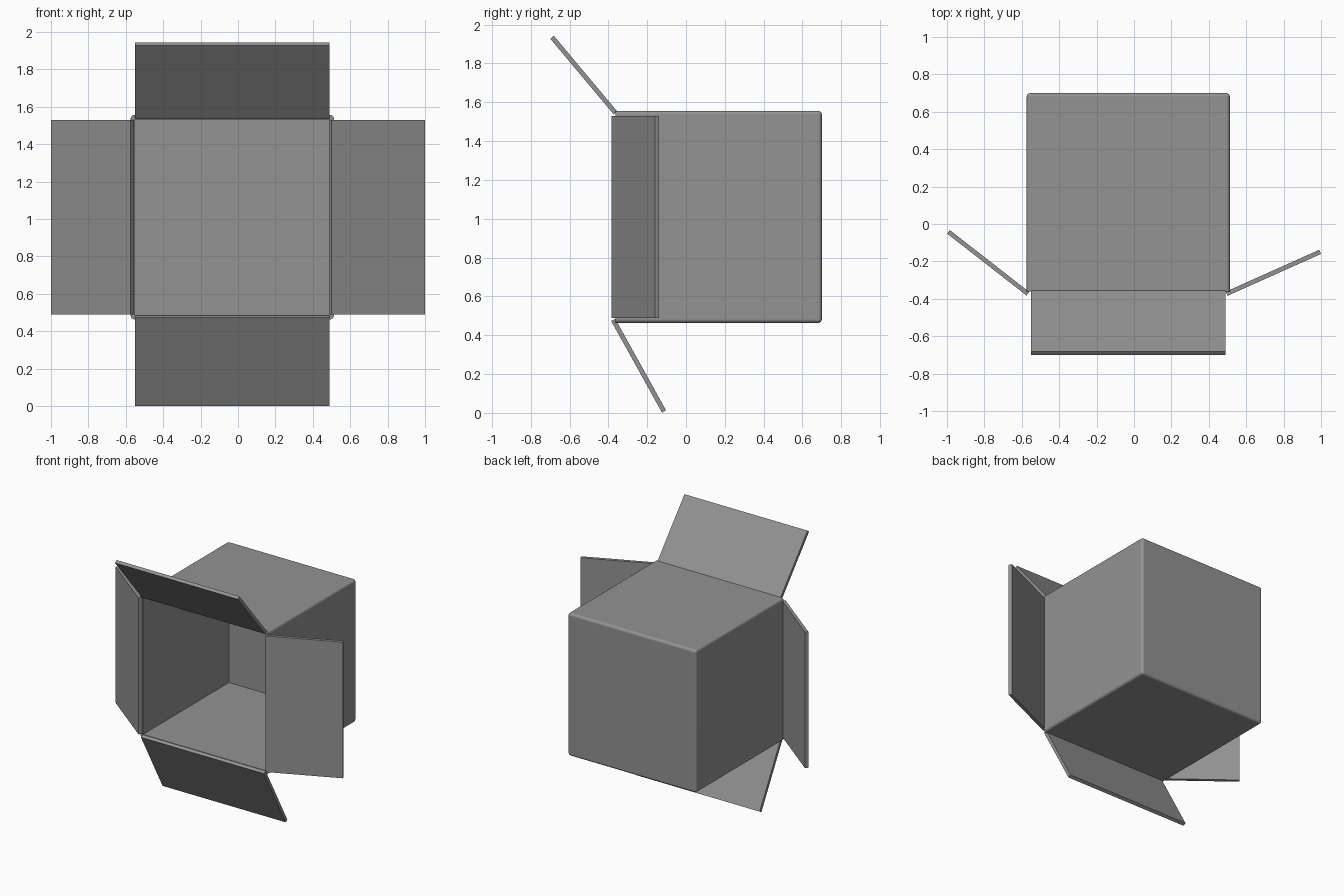
import bpy, bmesh
from mathutils import Vector

if "Cube" in bpy.data.objects:
    bpy.data.objects.remove(bpy.data.objects["Cube"])

T = 0.024                      # board thickness
X0, X1 = -0.574, 0.513         # body extents
Y0, Y1 = -0.362, 0.70
Z0, Z1 = 0.463, 1.556

grey = bpy.data.materials.new("dark_grey")
grey.diffuse_color = (0.29, 0.29, 0.29, 1)
grey.use_nodes = True
grey.node_tree.nodes["Principled BSDF"].inputs["Base Color"].default_value = grey.diffuse_color


def make_object(name, bm):
    bmesh.ops.recalc_face_normals(bm, faces=bm.faces)
    me = bpy.data.meshes.new(name)
    bm.to_mesh(me)
    bm.free()
    me.materials.append(grey)
    ob = bpy.data.objects.new(name, me)
    bpy.context.collection.objects.link(ob)
    return ob


# Box body: five walls, open at the front, rounded folds
bm = bmesh.new()
bmesh.ops.create_cube(bm, size=1)
for v in bm.verts:
    v.co = (X1 if v.co.x > 0 else X0, Y1 if v.co.y > 0 else Y0, Z1 if v.co.z > 0 else Z0)
front = [f for f in bm.faces if f.normal.y < -0.9]
bmesh.ops.delete(bm, geom=front, context='FACES_ONLY')
folds = [e for e in bm.edges if not e.is_boundary]
bmesh.ops.bevel(bm, geom=folds, offset=0.02, segments=4, profile=0.5, affect='EDGES')
body = make_object("box_body", bm)
if max(body.data.polygons, key=lambda p: p.center.y).normal.y < 0:
    body.data.flip_normals()
sol = body.modifiers.new("thickness", 'SOLIDIFY')
sol.thickness = T
sol.offset = -1

# Smooth folds with flat walls and a sharp rim
bpy.context.view_layer.objects.active = body
body.select_set(True)
bpy.ops.object.modifier_apply(modifier=sol.name)
bpy.ops.object.shade_smooth_by_angle(angle=0.6)
wn = body.modifiers.new("flat_walls", 'WEIGHTED_NORMAL')
wn.keep_sharp = True


# Flap: thin board running from its hinge to its tip, extruded along a span
def flap(name, hinge, tip, span):
    hinge, tip, span = Vector(hinge), Vector(tip), Vector(span)
    n = (tip - hinge).cross(span).normalized() * T / 2
    bm = bmesh.new()
    face = bm.faces.new([bm.verts.new(p) for p in (hinge - n, tip - n, tip + n, hinge + n)])
    ext = bmesh.ops.extrude_face_region(bm, geom=[face], use_keep_orig=True)
    bmesh.ops.translate(bm, vec=span,
                        verts=[g for g in ext['geom'] if isinstance(g, bmesh.types.BMVert)])
    return make_object(name, bm)


XA, XB, ZA, ZB = -0.552, 0.49, 0.488, 1.53
flap("top_flap", (XA, -0.363, 1.545), (XA, -0.69, 1.935), (XB - XA, 0, 0))
flap("bottom_flap", (XA, -0.375, 0.479), (XA, -0.113, 0.007), (XB - XA, 0, 0))
flap("left_flap", (-0.567, -0.373, ZA), (-0.992, -0.042, ZA), (0, 0, ZB - ZA))
flap("right_flap", (0.495, -0.373, ZA), (0.995, -0.149, ZA), (0, 0, ZB - ZA))
